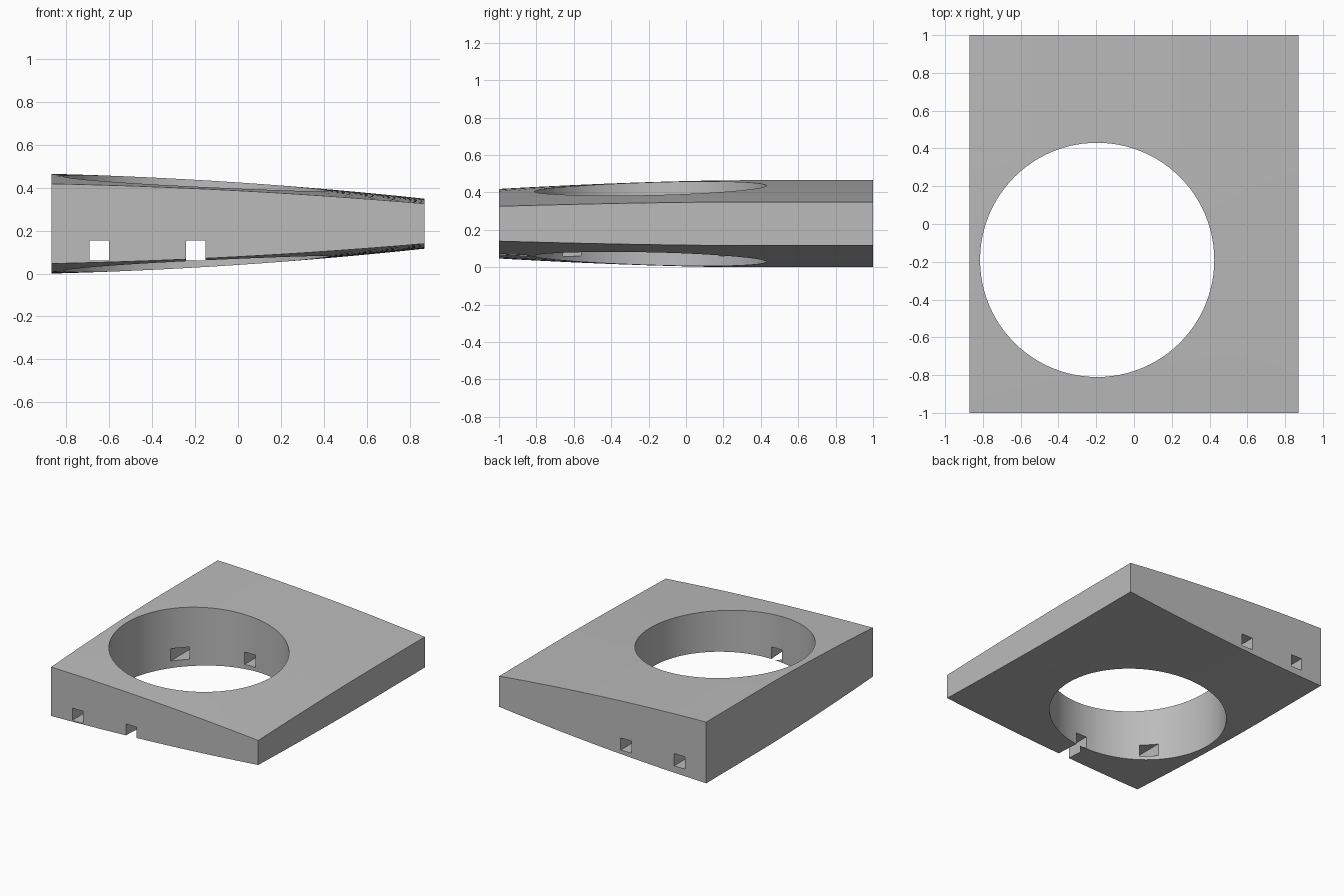
import bpy, bmesh, math

if "Cube" in bpy.data.objects:
    bpy.data.objects.remove(bpy.data.objects["Cube"])

HALF_X, HALF_Y, MID_Z = 0.87, 1.0, 0.2325
NX, NY = 16, 20

grey = bpy.data.materials.new("plain_grey")
grey.use_nodes = True
grey.diffuse_color = (0.5, 0.5, 0.5, 1)
grey.node_tree.nodes["Principled BSDF"].inputs["Base Color"].default_value = (0.5, 0.5, 0.5, 1)


def half_height(x, y):
    """Bulge that tapers towards +x and towards the front edge."""
    t = (x + HALF_X) / (2 * HALF_X)
    s = max(0.0, (0.3 - y) / 1.3)
    return (MID_Z - 0.045 * t - 0.071 * t * t) * (1 - 0.2 * s ** 1.6)


def add_object(name, bm):
    mesh = bpy.data.meshes.new(name)
    bmesh.ops.recalc_face_normals(bm, faces=bm.faces)
    bm.to_mesh(mesh)
    bm.free()
    mesh.materials.append(grey)
    obj = bpy.data.objects.new(name, mesh)
    bpy.context.collection.objects.link(obj)
    return obj


# Tapered block: a curved sheet mirrored above and below, joined by side walls
bm = bmesh.new()
sheets = []
for side in (1, -1):
    rows = []
    for j in range(NY + 1):
        y = HALF_Y * (2 * j / NY - 1)
        xs = [HALF_X * (2 * i / NX - 1) for i in range(NX + 1)]
        rows.append([bm.verts.new((x, y, MID_Z + side * half_height(x, y))) for x in xs])
    for a, b in zip(rows, rows[1:]):
        for i in range(NX):
            bm.faces.new((a[i], a[i + 1], b[i + 1], b[i]))
    rim = rows[0][:-1] + [r[-1] for r in rows[:-1]] + rows[-1][:0:-1] + [r[0] for r in rows[:0:-1]]
    sheets.append(rim)
top, bottom = sheets
for k in range(len(top)):
    n = (k + 1) % len(top)
    bm.faces.new((top[k], top[n], bottom[n], bottom[k]))
block = add_object("tapered_block", bm)

# Round opening cutter
bm = bmesh.new()
bmesh.ops.create_cone(bm, cap_ends=True, segments=96, radius1=0.62, radius2=0.62, depth=2)
bmesh.ops.translate(bm, verts=bm.verts, vec=(-0.195, -0.19, MID_Z))
cutters = [add_object("round_opening_cutter", bm)]

# Square channel cutters running front to back
for name, x in (("outer_channel_cutter", -0.647), ("inner_channel_cutter", -0.197)):
    bm = bmesh.new()
    bmesh.ops.create_cube(bm, size=1)
    bmesh.ops.scale(bm, verts=bm.verts, vec=(0.092, 3, 0.093))
    bmesh.ops.translate(bm, verts=bm.verts, vec=(x, 0, 0.107))
    cutters.append(add_object(name, bm))

bpy.context.view_layer.objects.active = block
block.select_set(True)
for cutter in cutters:
    mod = block.modifiers.new(cutter.name, 'BOOLEAN')
    mod.operation = 'DIFFERENCE'
    mod.solver = 'EXACT'
    mod.object = cutter
    bpy.ops.object.modifier_apply(modifier=mod.name)
for cutter in cutters:
    bpy.data.objects.remove(cutter)

bpy.ops.object.shade_smooth_by_angle(angle=math.radians(30))
